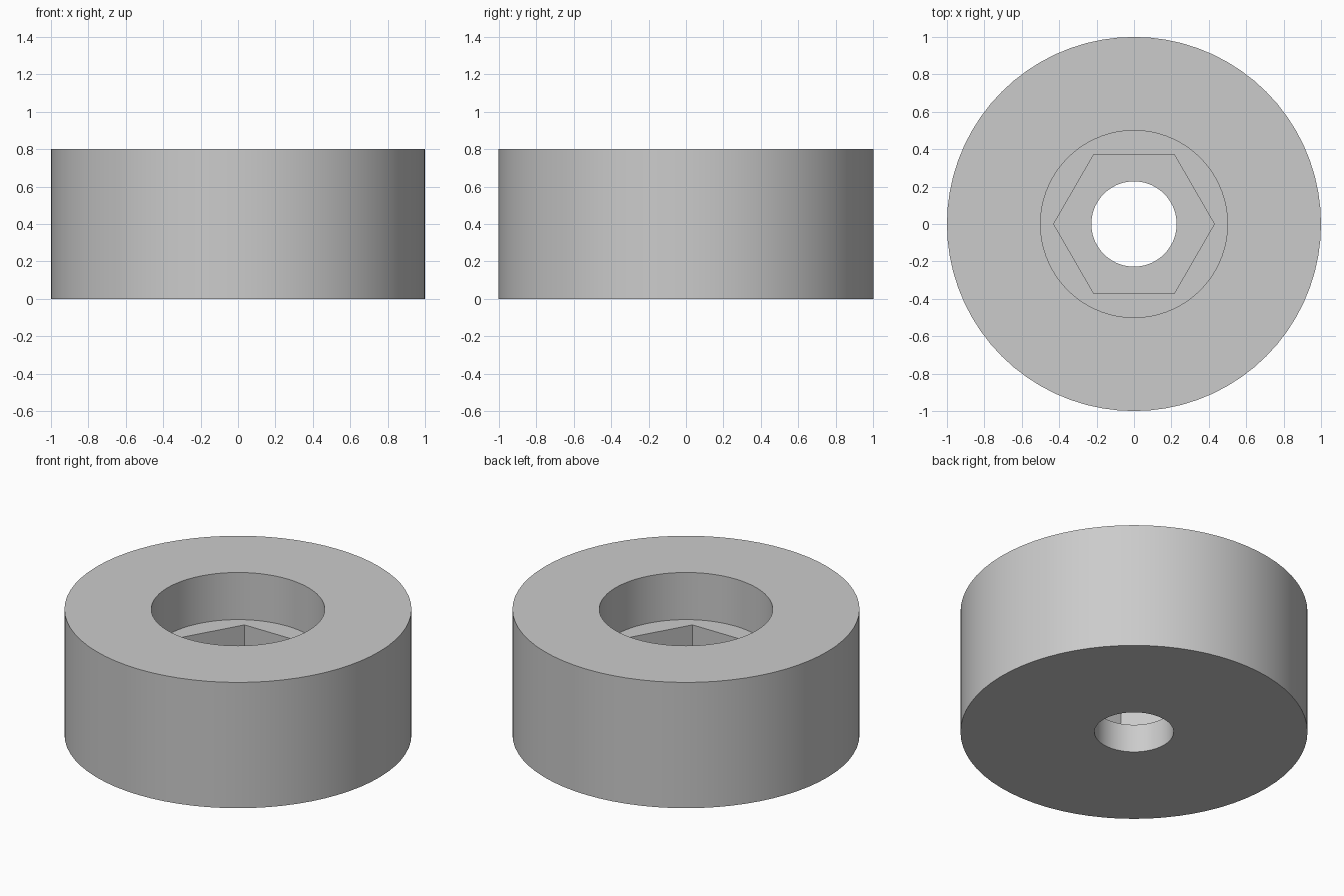
import bpy, bmesh, math

cube = bpy.data.objects.get("Cube")
if cube:
    bpy.data.objects.remove(cube, do_unlink=True)

SIDES = 72  # divisible by six, so the hexagon corners land on vertices
OUTER, BORE, HOLE, HEX_FLAT = 1.0, 0.5, 0.228, 0.372
HEIGHT, BORE_FLOOR, HEX_FLOOR = 0.8, 0.5, 0.18


def circle(radius):
    return lambda angle: radius


def hexagon(apothem):
    third = math.pi / 3
    return lambda angle: apothem / math.cos(angle % third - third / 2)


def material(name, value):
    mat = bpy.data.materials.new(name)
    mat.use_nodes = True
    colour = (value, value, value, 1)
    mat.diffuse_color = colour
    mat.node_tree.nodes["Principled BSDF"].inputs["Base Color"].default_value = colour
    return mat


# Closed section: outer wall, counterbore, hexagonal nut pocket, through hole
section = [
    (circle(OUTER), 0), (circle(OUTER), HEIGHT),
    (circle(BORE), HEIGHT), (circle(BORE), BORE_FLOOR),
    (hexagon(HEX_FLAT), BORE_FLOOR), (hexagon(HEX_FLAT), HEX_FLOOR),
    (circle(HOLE), HEX_FLOOR), (circle(HOLE), 0),
]

bm = bmesh.new()
rings = []
for radius, z in section:
    ring = []
    for i in range(SIDES):
        a = math.tau * i / SIDES
        r = radius(a)
        ring.append(bm.verts.new((r * math.cos(a), r * math.sin(a), z)))
    rings.append(ring)
for low, high in zip(rings, rings[1:] + rings[:1]):
    for i in range(SIDES):
        j = (i + 1) % SIDES
        bm.faces.new((low[i], low[j], high[j], high[i]))
bmesh.ops.recalc_face_normals(bm, faces=bm.faces)

mesh = bpy.data.meshes.new("round_foot")
bm.to_mesh(mesh)
bm.free()
mesh.materials.append(material("light_grey", 0.6))
foot = bpy.data.objects.new("round_foot", mesh)
bpy.context.collection.objects.link(foot)

# Smooth round walls, crisp rims and hexagon corners
bpy.context.view_layer.objects.active = foot
foot.select_set(True)
bpy.ops.object.shade_smooth_by_angle(angle=math.radians(30))
